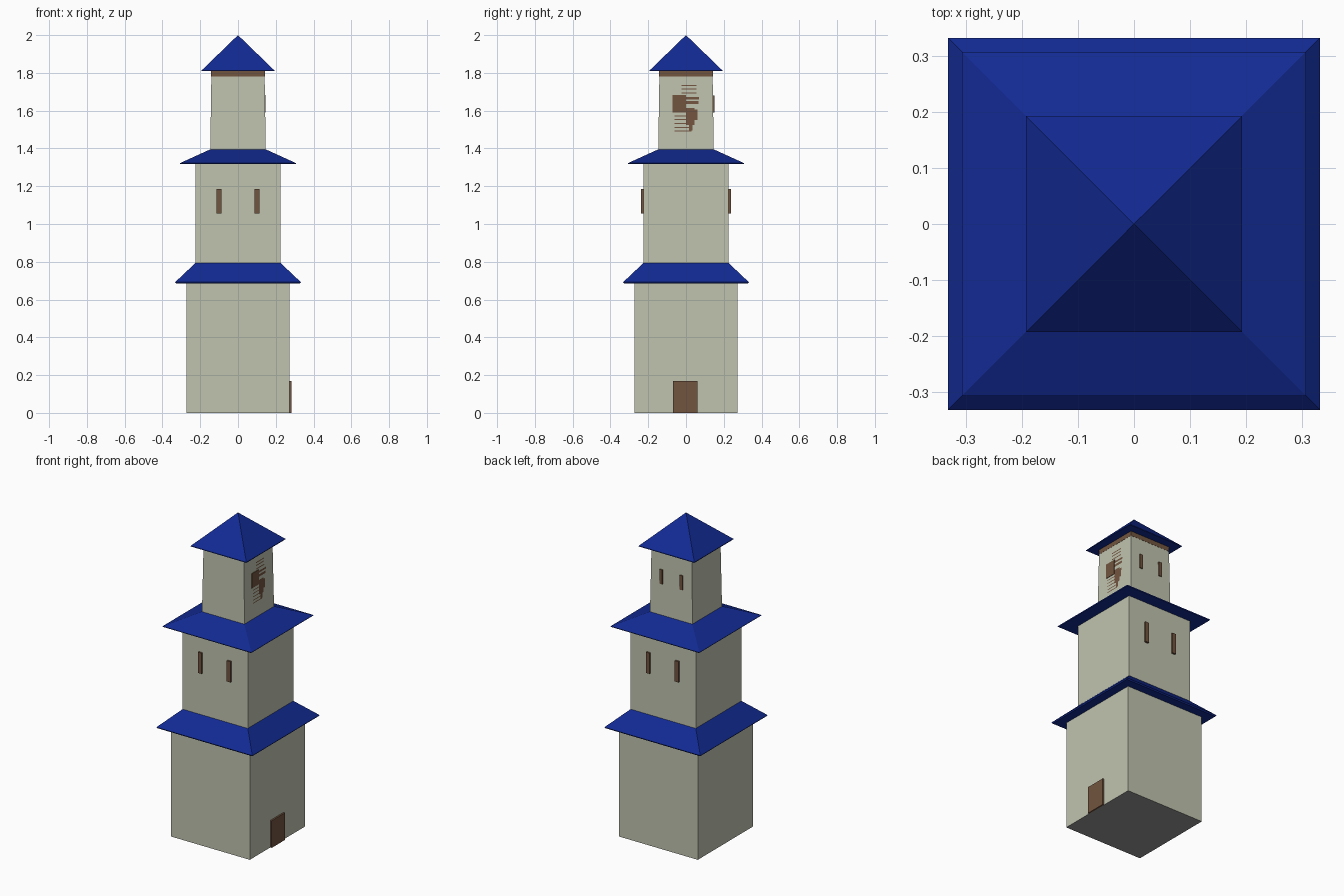
import bpy, bmesh

if "Cube" in bpy.data.objects:
    bpy.data.objects.remove(bpy.data.objects["Cube"])


def material(name, rgb):
    m = bpy.data.materials.new(name)
    m.diffuse_color = (*rgb, 1)
    m.use_nodes = True
    m.node_tree.nodes["Principled BSDF"].inputs["Base Color"].default_value = m.diffuse_color
    return m


STONE = material("stone", (0.53, 0.55, 0.43))
BLUE = material("roof_blue", (0.006, 0.023, 0.29))
WOOD = material("wood", (0.17, 0.09, 0.05))
GREY = material("base_grey", (0.3, 0.3, 0.3))


def finish(name, bm, *mats):
    bmesh.ops.recalc_face_normals(bm, faces=bm.faces)
    me = bpy.data.meshes.new(name)
    bm.to_mesh(me)
    bm.free()
    for m in mats:
        me.materials.append(m)
    ob = bpy.data.objects.new(name, me)
    bpy.context.collection.objects.link(ob)
    return ob


def square_stack(name, levels, mat):
    """Closed solid from square rings given as (half width, z)."""
    bm = bmesh.new()
    rings = [[bm.verts.new((sx * h, sy * h, z))
              for sx, sy in ((-1, -1), (1, -1), (1, 1), (-1, 1))] for h, z in levels if h > 0]
    for a, b in zip(rings, rings[1:]):
        for i in range(4):
            j = (i + 1) % 4
            bm.faces.new((a[i], a[j], b[j], b[i]))
    bm.faces.new(rings[0])
    h, z = levels[-1]
    if h > 0:
        bm.faces.new(rings[-1])
    else:
        tip = bm.verts.new((0, 0, z))
        for i in range(4):
            bm.faces.new((rings[-1][i], rings[-1][(i + 1) % 4], tip))
    return finish(name, bm, mat)


def box(name, x, y, z, mat):
    bm = bmesh.new()
    bmesh.ops.create_cube(bm, size=1)
    for v in bm.verts:
        v.co = [(lo + hi) / 2 + c * (hi - lo) for c, (lo, hi) in zip(v.co, (x, y, z))]
    return finish(name, bm, mat)


# Tower storeys
lower = square_stack("lower_storey", [(0.273, 0), (0.273, 0.686)], STONE)
lower.data.materials.append(GREY)
for p in lower.data.polygons:
    if p.normal.z < -0.9:
        p.material_index = 1
square_stack("middle_storey", [(0.226, 0.786), (0.226, 1.32)], STONE)
square_stack("top_storey", [(0.147, 1.39), (0.141, 1.78)], STONE)
square_stack("wood_band", [(0.142, 1.78), (0.142, 1.81)], WOOD)

# Roofs with a thin eave lip
square_stack("lower_roof", [(0.328, 0.685), (0.333, 0.692), (0.226, 0.793)], BLUE)
square_stack("middle_roof", [(0.305, 1.317), (0.308, 1.322), (0.147, 1.395)], BLUE)
square_stack("top_roof", [(0.193, 1.809), (0.193, 1.813), (0, 2.0)], BLUE)

# Door on the right side
box("door", (0.265, 0.283), (-0.07, 0.06), (0, 0.17), WOOD)

# Slit windows: middle storey front and back, top storey back only
for side, s in (("front", -1), ("back", 1)):
    for i, x in enumerate((-0.1, 0.1)):
        box(f"middle_window_{side}_{i}", (x - 0.013, x + 0.013),
            sorted((s * 0.22, s * 0.237)), (1.055, 1.185), WOOD)
for i, x in enumerate((-0.07, 0.07)):
    box(f"top_window_back_{i}", (x - 0.01, x + 0.01), (0.135, 0.15), (1.59, 1.68), WOOD)

# Raised plaque and weathered wooden patch on the right wall of the top storey
box("plaque", (0.135, 0.1465), (-0.072, 0), (1.59, 1.682), WOOD)


def wall_x(z):
    return 0.147 - 0.006 * (z - 1.39) / 0.39 + 0.0012


bm = bmesh.new()
strips = [(0, 0.045, 1.525, 1.615), (0, 0.062, 1.59, 1.605), (0.045, 0.06, 1.55, 1.59),
          (0.015, 0.035, 1.495, 1.525), (0, 0.065, 1.635, 1.65), (0, 0.07, 1.66, 1.672)]
strips += [(-0.025, 0.055, z, z + 0.006) for z in (1.69, 1.712, 1.73)]
strips += [(-0.06, 0.03, z, z + 0.005) for z in (1.49, 1.508, 1.53, 1.55, 1.57)]
for y0, y1, z0, z1 in strips:
    bm.faces.new([bm.verts.new((wall_x(z), y, z))
                  for y, z in ((y0, z0), (y1, z0), (y1, z1), (y0, z1))])
patch = finish("wooden_patch", bm, WOOD)
for p in patch.data.polygons:
    if p.normal.x < 0:
        p.flip()
